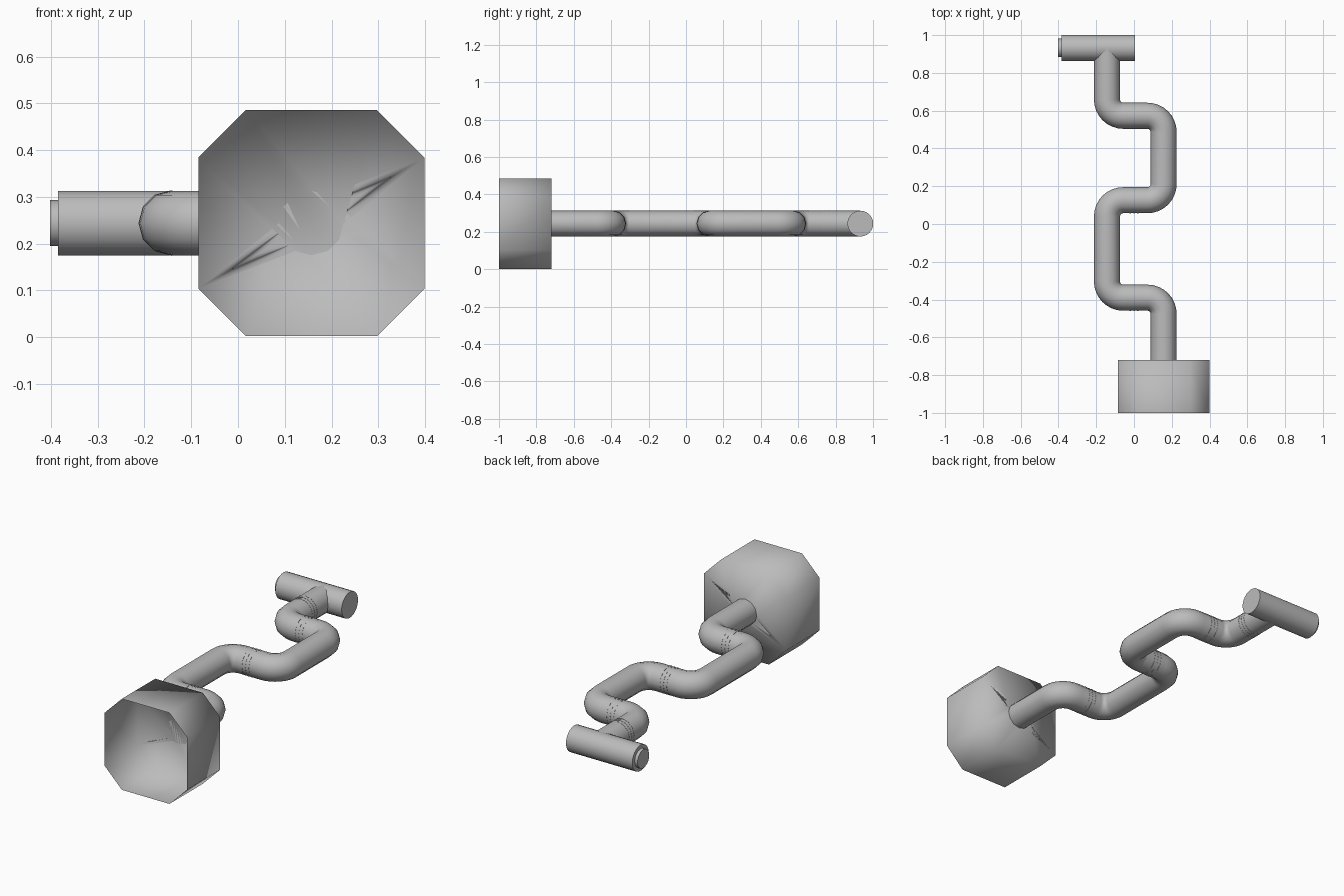
import bpy, bmesh, math
from mathutils import Vector, Matrix

if "Cube" in bpy.data.objects:
    bpy.data.objects.remove(bpy.data.objects["Cube"])

ZC = 0.244      # height of the pipe axis
R = 0.069       # pipe radius
XR, XL = 0.157, -0.143   # right and left runs of the pipe

grey = bpy.data.materials.new("grey_metal")
grey.diffuse_color = (0.5, 0.5, 0.5, 1)
grey.use_nodes = True
grey.node_tree.nodes["Principled BSDF"].inputs["Base Color"].default_value = grey.diffuse_color


def finish(name, bm, angle=None):
    """Turn a bmesh into a smooth shaded object."""
    bmesh.ops.recalc_face_normals(bm, faces=bm.faces)
    me = bpy.data.meshes.new(name)
    bm.to_mesh(me)
    bm.free()
    me.materials.append(grey)
    ob = bpy.data.objects.new(name, me)
    bpy.context.collection.objects.link(ob)
    bpy.ops.object.select_all(action='DESELECT')
    ob.select_set(True)
    bpy.context.view_layer.objects.active = ob
    if angle:
        bpy.ops.object.shade_smooth_by_angle(angle=math.radians(angle))
    else:
        bpy.ops.object.shade_smooth()
    return ob


def loft(bm, rings):
    """Bridge closed rings of equal vertex count."""
    vs = [[bm.verts.new(p) for p in r] for r in rings]
    n = len(vs[0])
    for a, b in zip(vs, vs[1:]):
        for i in range(n):
            j = (i + 1) % n
            bm.faces.new((a[i], a[j], b[j], b[i]))
    return vs


def ring(p, d, r, n):
    """Circle around point p, facing the level direction d."""
    side = Vector((d.y, -d.x, 0))
    up = Vector((0, 0, 1))
    return [p + r * (side * math.cos(t) + up * math.sin(t))
            for t in (2 * math.pi * i / n for i in range(n))]


def tube(name, profile, origin, d, n):
    """Capped round part from (distance, radius) pairs along d."""
    bm = bmesh.new()
    vs = loft(bm, [ring(origin + d * s, d, r, n) for s, r in profile])
    bm.faces.new(vs[0])
    bm.faces.new(vs[-1])
    return finish(name, bm, 40)


# Winding pipe: right-angled route with rounded corners
corners = [Vector((x, y, ZC)) for x, y in (
    (XR, -0.72), (XR, -0.39), (XL, -0.39), (XL, 0.126),
    (XR, 0.126), (XR, 0.573), (XL, 0.573), (XL, 0.93))]
BEND, STEPS = 0.086, 8
rings = [ring(corners[0], Vector((0, 1, 0)), R, 12)]
for a, b, c in zip(corners, corners[1:], corners[2:]):
    d1, d2 = (b - a).normalized(), (c - b).normalized()
    centre = b - d1 * BEND + d2 * BEND
    for k in range(STEPS + 1):
        t = k / STEPS * math.pi / 2
        p = centre - d2 * BEND * math.cos(t) + d1 * BEND * math.sin(t)
        d = d1 * math.cos(t) + d2 * math.sin(t)
        rings.append(ring(p, d, R, 12))
rings.append(ring(corners[-1], Vector((0, 1, 0)), R, 12))
bm = bmesh.new()
loft(bm, rings)
finish("winding_pipe", bm, 60)

# Fine joint rings, three at each coupling
couplings = [((0, -0.39), (1, 0)), ((0, 0.126), (1, 0)),
             ((0, 0.573), (1, 0)), ((XL, 0.755), (0, 1))]
for i, ((x, y), (dx, dy)) in enumerate(couplings):
    d = Vector((dx, dy, 0))
    for k in (-1, 0, 1):
        tube(f"joint_ring_{i}_{k + 1}", [(-0.003, R + 0.001), (0.003, R + 0.001)],
             Vector((x, y, ZC)) + d * 0.02 * k, d, 12)

# Cross bar at the back with a short plug on its left end
tube("cross_bar", [(-0.402, 0.049), (-0.385, 0.049), (-0.385, R), (0.005, R)],
     Vector((0, 0.932, ZC)), Vector((1, 0, 0)), 24)

# Octagonal cup: thin open wall with a flat back around the pipe mouth
W, F = 0.242, 0.14
octagon = [(W, -F), (W, F), (F, W), (-F, W), (-W, F), (-W, -F), (-F, -W), (F, -W)]
bm = bmesh.new()
front, back = loft(bm, [[(XR + x, y, ZC + z) for x, z in octagon] for y in (-1, -0.72)])
mouth = [bm.verts.new(p) for p in ring(Vector((XR, -0.72, ZC)), Vector((0, 1, 0)), R, 12)]
edges = []
for loop in (back, mouth):
    for i, v in enumerate(loop):
        w = loop[(i + 1) % len(loop)]
        edges.append(bm.edges.get((v, w)) or bm.edges.new((v, w)))
bmesh.ops.bridge_loops(bm, edges=edges)
finish("octagonal_cup", bm)
